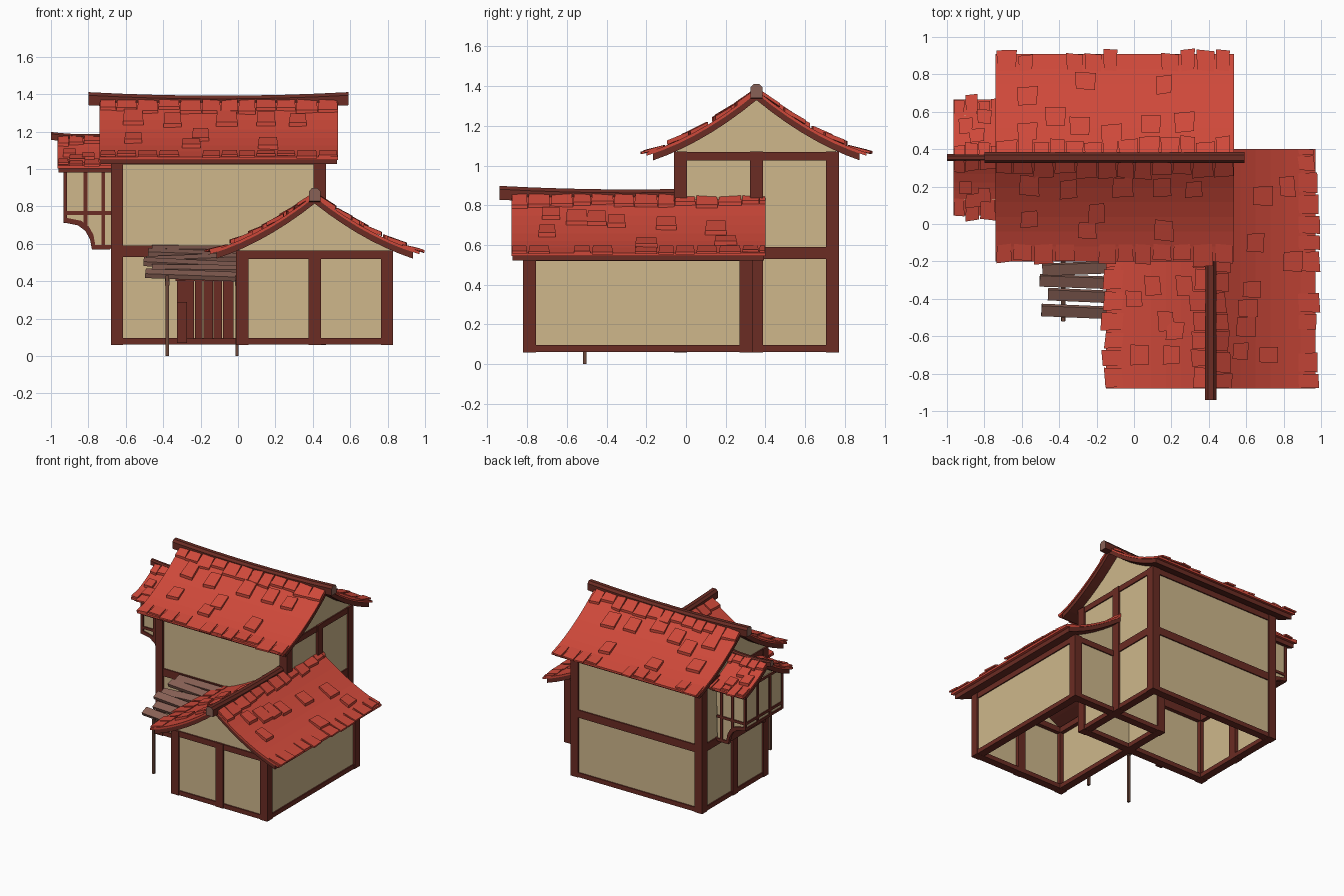
import bpy, bmesh, random
from mathutils import Matrix, Vector, Euler

if "Cube" in bpy.data.objects:
    bpy.data.objects.remove(bpy.data.objects["Cube"])

random.seed(4)
R = random.uniform


def material(name, rgb):
    m = bpy.data.materials.new(name)
    m.diffuse_color = (*rgb, 1)
    m.use_nodes = True
    m.node_tree.nodes["Principled BSDF"].inputs["Base Color"].default_value = m.diffuse_color
    return m


PLASTER = material("cream plaster", (0.62, 0.475, 0.26))
BEAM = material("dark red timber", (0.145, 0.025, 0.017))
TILE = material("red roof", (0.62, 0.066, 0.042))
WOOD = material("weathered plank", (0.25, 0.12, 0.092))
POST = material("brown pole", (0.15, 0.065, 0.043))


def finish(name, bm, *mats):
    bmesh.ops.recalc_face_normals(bm, faces=bm.faces[:])
    me = bpy.data.meshes.new(name)
    bm.to_mesh(me)
    bm.free()
    for m in mats:
        me.materials.append(m)
    ob = bpy.data.objects.new(name, me)
    bpy.context.collection.objects.link(ob)
    return ob


def box(bm, x0, x1, y0, y1, z0, z1, rot=(0, 0, 0)):
    c = Vector(((x0 + x1) / 2, (y0 + y1) / 2, (z0 + z1) / 2))
    m = Matrix.LocRotScale(c, Euler(rot), Vector((x1 - x0, y1 - y0, z1 - z0)))
    bmesh.ops.create_cube(bm, size=1, matrix=m)


def loft(bm, rings):
    """Skin equal-length rings and cap both ends; returns the caps."""
    vs = [[bm.verts.new(p) for p in r] for r in rings]
    n = len(vs[0])
    for a, b in zip(vs, vs[1:]):
        for i in range(n):
            j = (i + 1) % n
            bm.faces.new((a[i], a[j], b[j], b[i]))
    return bm.faces.new(vs[0]), bm.faces.new(vs[-1])


def house(name, x0, x1, y0, y1, z1, rails, studs, w=0.065):
    """Timber frame with thin plaster walls; studs are extra (x, y) posts."""
    z0, e, p = 0.06, 0.005, 0.014
    bm = bmesh.new()
    for x in (x0, x1 - w):
        for y in (y0, y1 - w):
            box(bm, x, x + w, y, y + w, z0, z1)
    for x, y in studs:
        box(bm, x, x + w, y, y + w, z0, z1)
    for a, b in [(z0 + .001, z0 + 0.036), (z1 - 0.045, z1 - .001)] + rails:
        for x in (x0 + e, x1 - w):
            box(bm, x, x + w - e, y0 + e, y1 - e, a, b)
        for y in (y0 + e, y1 - w):
            box(bm, x0 + e, x1 - e, y, y + w - e, a, b)
    finish(name + "_timber_frame", bm, BEAM)
    bm = bmesh.new()
    for x in (x0 + p, x1 - p - 0.02):
        box(bm, x, x + 0.02, y0 + p, y1 - p, z0 + 0.01, z1 - 0.01)
    for y in (y0 + p, y1 - p - 0.02):
        box(bm, x0 + p, x1 - p, y, y + 0.02, z0 + 0.01, z1 - 0.01)
    finish(name + "_plaster_walls", bm, PLASTER)


def roof(name, along_x, c, half, zr, drop, a0, a1, gables, wall, base,
         ridge, tiles, ts=0.1):
    """Curved gable roof. Local frame: a along the ridge, d across it."""
    def P(a, d, z):
        return (a, c + d, z) if along_x else (c + d, a, z)

    def h(d):
        t = abs(d) / half
        return zr - drop * (1.45 * t - 0.45 * t * t)

    def slab(bm, hf, top, bot, s, e):
        ds = [hf * i / 7 for i in range(-7, 8)]
        ring = [(d, h(d) + top) for d in ds] + [(d, h(d) + bot) for d in ds[::-1]]
        loft(bm, [[P(a, d, z) for d, z in ring] for a in (s, e)])

    # red skin and dark underside
    bm = bmesh.new()
    slab(bm, half, 0, -0.016, a0, a1)
    finish(name + "_roof_skin", bm, TILE)
    bm = bmesh.new()
    slab(bm, half - 0.035, -0.014, -0.05, a0 + 0.006, a1 - 0.006)
    finish(name + "_roof_boards", bm, BEAM)

    # shingles: ridge row, ragged eave row, scattered ones
    bm = bmesh.new()

    def tile(a, d0, d1, w, side, th=0.016):
        s, k = R(-0.006, 0.006), R(0.004, 0.01)
        rings = []
        for d, lift, ww in ((d0, 0, w * 0.9), (d1, k, w)):
            z = h(d) + lift
            rings.append([P(a - ww / 2, side * (d + s), z - 0.006),
                          P(a + ww / 2, side * (d - s), z - 0.006),
                          P(a + ww / 2, side * (d - s), z + th),
                          P(a - ww / 2, side * (d + s), z + th)])
        loft(bm, rings)

    for side in (-1, 1):
        a = a0
        while a < a1 - 0.03:
            w = min(R(0.8, 1.2) * ts, a1 - a)
            tile(a + w / 2, 0.01, R(0.8, 1.15) * ts, w * 0.97, side, 0.012)
            if R(0, 1) < 0.75:
                tile(a + w / 2, half - 0.09, half + R(-0.01, 0.028), w * 0.92, side, 0.006)
            a += w
    for a, d in tiles:
        s = 1 if d > 0 else -1
        L = R(0.8, 1.1) * ts
        tile(a, abs(d) - L / 2, abs(d) + L / 2, R(0.85, 1.15) * ts, s)
    finish(name + "_shingles", bm, TILE)

    # plaster gables
    bm = bmesh.new()
    ds = [wall * i / 6 for i in range(-6, 7)]
    for g in gables:
        ring = [(d, h(d) - 0.03) for d in ds] + [(wall, base), (-wall, base)]
        loft(bm, [[P(a, d, z) for d, z in ring] for a in (g - 0.01, g + 0.01)])
    finish(name + "_gables", bm, PLASTER)

    # sagging ridge beam with pale sawn ends
    s, e, zc, sag, k = ridge
    bm = bmesh.new()
    sec = [(-.03, -.035), (.03, -.035), (.03, .018), (.015, .035), (-.015, .035), (-.03, .018)]
    rings = []
    for i in range(9):
        u = i / 8
        z = zc + sag * (2 * u - 1) ** 2
        rings.append([P(s + (e - s) * u, k * d, z + k * q) for d, q in sec])
    for f in loft(bm, rings):
        f.material_index = 1
    finish(name + "_ridge_beam", bm, BEAM, WOOD)


# main house and front wing
house("main_house", -0.68, 0.47, -0.06, 0.77, 1.07, [(0.53, 0.59)],
      [(-0.68, 0.323), (0.405, 0.323)])
house("front_wing", -0.01, 0.83, -0.82, 0.335, 0.565, [], [(0.378, -0.82)])

roof("main_house", True, 0.355, 0.555, 1.38, 0.315, -0.74, 0.535, (-0.655, 0.445),
     0.40, 1.05, (-0.80, 0.59, 1.357, 0.019, 1),
     [(-.57, .33), (-.26, .41), (.16, .39), (-.29, .17), (.09, .18), (.27, .19), (-.57, .14),
      (-.12, .13), (-.42, .22), (-.56, -.15), (-.56, -.33), (-.2, -.3), (-.25, -.39),
      (.16, -.39), (.15, -.16), (.32, -.17), (-.06, -.16), (-.35, -.17)])
roof("front_wing", False, 0.41, 0.56, 0.865, 0.305, -0.88, 0.40, (-0.795, 0.31),
     0.405, 0.55, (-0.94, 0.38, 0.845, 0.018, 1),
     [(-.35, .22), (-.55, .19), (-.7, .31), (-.2, .44), (.15, .28), (.2, .41), (-.45, .2),
      (-.1, .24), (-.68, .16), (-.33, -.31), (-.4, -.41), (-.7, -.38), (-.57, -.19),
      (-.33, -.14), (-.7, -.21), (-.52, -.24)])

# bay on the left gable
cy, hw = 0.355, 0.225
low = [(-0.68, .575), (-0.775, .575), (-0.785, .63), (-0.81, .675), (-0.85, .705), (-0.925, .72)]
bm = bmesh.new()
ring = low + [(-0.925, 1.05), (-0.67, 1.05)]
loft(bm, [[(x, y, z) for x, z in ring] for y in (cy - hw, cy + hw)])
bm.normal_update()
for f in bm.faces:
    if abs(f.normal.y) < 0.5 and f.calc_center_median().z < 0.73:
        f.material_index = 1
finish("bay_walls", bm, PLASTER, BEAM)

bm = bmesh.new()
e = 0.008
for s in (-1, 1):
    y = cy + s * hw
    inner = [(x + 0.012, z + 0.018) for x, z in low[::-1]]
    outer = [(x - 0.006, z - 0.006) for x, z in low]
    loft(bm, [[(x, yy, z) for x, z in outer + inner] for yy in (y - s * 0.02, y + s * e)])
    for x, z in ((-0.933, .72), (-0.825, .70), (-0.73, .58)):
        box(bm, x, x + 0.02, y - e, y + e, z, 1.05)
    for z in (0.755, 1.0):
        box(bm, -0.925, -0.68, y - e, y + e, z, z + 0.02)
for d in (-hw, -0.075, 0.075, hw):
    box(bm, -0.933, -0.915, cy + d - 0.01, cy + d + 0.01, 0.715, 1.05)
for z in (0.712, 0.755, 1.03):
    box(bm, -0.932, -0.91, cy - hw, cy + hw, z, z + 0.02)
finish("bay_timber_frame", bm, BEAM)
roof("bay", True, cy, 0.31, 1.175, 0.155, -0.965, -0.66, (-0.91,), 0.22, 1.03,
     (-1.0, -0.62, 1.165, 0.012, 0.6),
     [(-.9, .17), (-.8, .22), (-.84, .12), (-.9, -.16), (-.8, -.2), (-.86, -.23)], 0.075)

# plank door with a short side board
bm = bmesh.new()
x = -0.28
for i, w in enumerate((.05, .045, .055, .05, .06)):
    box(bm, x, x + w - 0.005, -0.072 - 0.004 * (i % 2), -0.045, 0.09, 0.415)
    x += w
box(bm, -0.325, -0.275, -0.066, -0.045, 0.09, 0.41)
box(bm, -0.325, -0.272, -0.085, -0.05, 0.07, 0.29)
box(bm, -0.335, -0.01, -0.08, -0.045, 0.40, 0.44)
finish("plank_door", bm, BEAM)

# lean-to canopy of loose planks over the door
slope = 0.36
bm = bmesh.new()
for y, xl in ((-.10, -.46), (-.165, -.48), (-.235, -.49), (-.31, -.505), (-.385, -.46), (-.47, -.495)):
    z = 0.585 + (y + 0.06) * 0.37
    box(bm, xl, 0.0, y - 0.031, y + 0.031, z - 0.013, z + 0.013,
        (slope + R(-.15, .15), R(-.05, .05), R(-.05, .05)))
finish("canopy_planks", bm, WOOD)
bm = bmesh.new()
for x in (-0.378, -0.005):
    box(bm, x - 0.011, x + 0.011, -0.53, -0.04, 0.462, 0.485, (slope, 0, 0))
    box(bm, x - 0.009, x + 0.009, -0.52, -0.5, 0.0, 0.43)
finish("canopy_posts_and_rafters", bm, POST)
